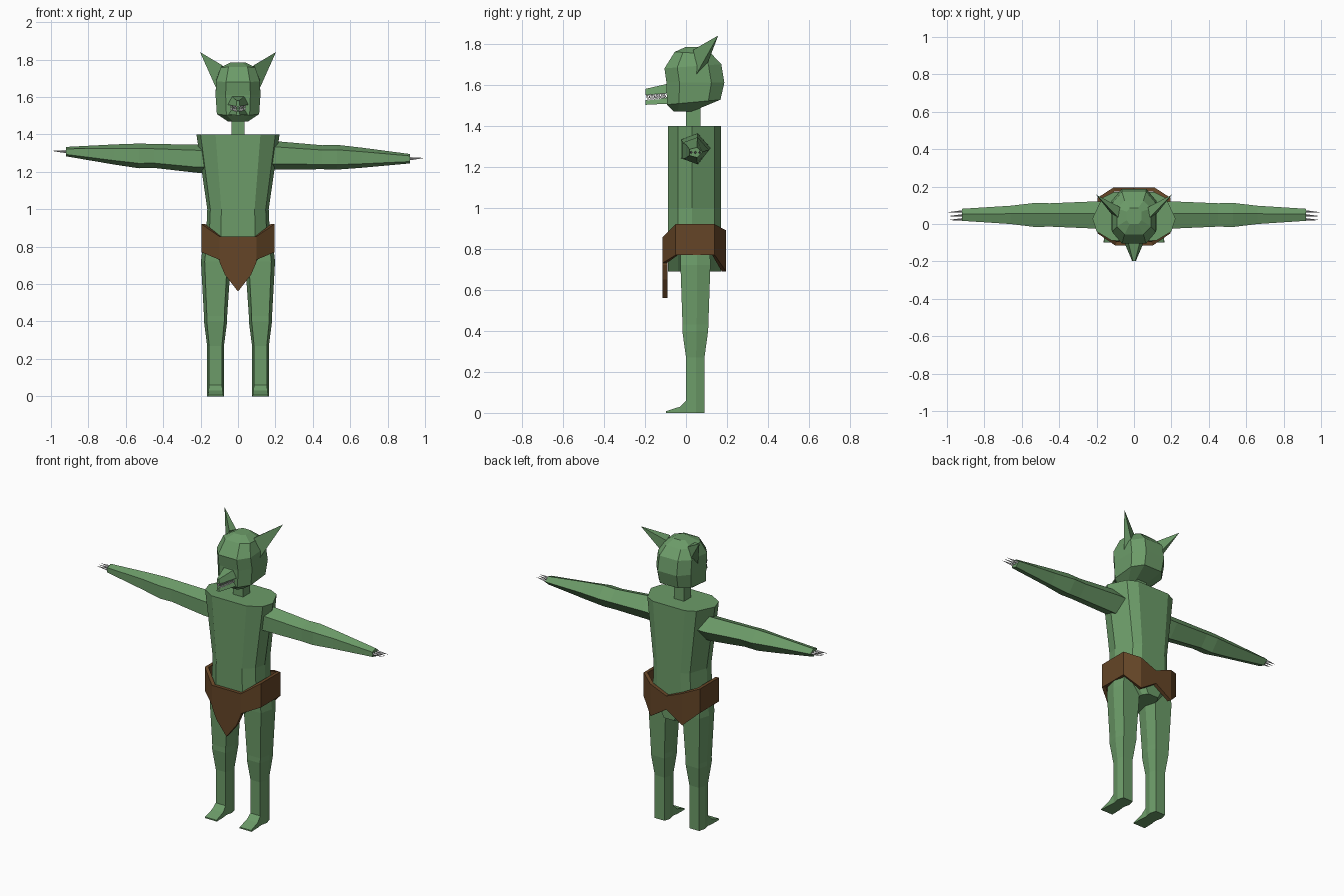
import bpy, bmesh, math
from mathutils import Vector

if "Cube" in bpy.data.objects:
    bpy.data.objects.remove(bpy.data.objects["Cube"])


def material(name, rgb):
    m = bpy.data.materials.new(name)
    m.diffuse_color = (*rgb, 1)
    m.use_nodes = True
    m.node_tree.nodes["Principled BSDF"].inputs["Base Color"].default_value = m.diffuse_color
    return m


SKIN = material("green_skin", (0.15, 0.33, 0.14))
LEATHER = material("brown_leather", (0.13, 0.06, 0.02))
BONE = material("white_teeth", (0.9, 0.9, 0.88))


def loft(name, rings, mat=None, caps=True, close=True):
    """Skin a list of equal-length point rings into one flat-shaded object."""
    bm = bmesh.new()
    vs = [[bm.verts.new(p) for p in r] for r in rings]
    n = len(rings[0])
    for a, b in zip(vs, vs[1:]):
        for i in range(n if close else n - 1):
            j = (i + 1) % n
            bm.faces.new((a[i], a[j], b[j], b[i]))
    if caps:
        bm.faces.new(vs[0][::-1])
        bm.faces.new(vs[-1])
    bmesh.ops.recalc_face_normals(bm, faces=bm.faces)
    me = bpy.data.meshes.new(name)
    bm.to_mesh(me)
    bm.free()
    ob = bpy.data.objects.new(name, me)
    bpy.context.collection.objects.link(ob)
    if mat:
        me.materials.append(mat)
    return ob


def spike(name, base, tip, mat=None):
    """Pointed shape from a base polygon to a tip."""
    bm = bmesh.new()
    vs = [bm.verts.new(p) for p in base]
    t = bm.verts.new(tip)
    bm.faces.new(vs)
    for i in range(len(vs)):
        bm.faces.new((vs[i], vs[(i + 1) % len(vs)], t))
    bmesh.ops.recalc_face_normals(bm, faces=bm.faces)
    me = bpy.data.meshes.new(name)
    bm.to_mesh(me)
    bm.free()
    ob = bpy.data.objects.new(name, me)
    bpy.context.collection.objects.link(ob)
    if mat:
        me.materials.append(mat)
    return ob


def octagon(hx, y0, y1, z, tilt=0, cut=0.45):
    """Eight-sided ring with bevelled corners; tilt raises the back."""
    cy, hy = (y0 + y1) / 2, (y1 - y0) / 2
    k = 1 - cut
    pts = [(1, -k), (1, k), (k, 1), (-k, 1), (-1, k), (-1, -k), (-k, -1), (k, -1)]
    return [(hx * a, cy + hy * b, z + tilt * b) for a, b in pts]


# torso: ten-sided column, narrow at waist and crotch
half = [(.12, -.088), (.2, -.04), (.222, .03), (.17, .14), (.11, .17)]
plan = half + [(-x, y) for x, y in reversed(half)]
loft("torso", [[(x * s, y, z) for x, y in plan]
               for z, s in ((.69, .32), (.79, .78), (1.0, .74), (1.40, 1))], SKIN)

# neck and head
loft("neck", [[(x, y, z) for x, y in ((-.035, 0), (.035, 0), (.035, .07), (-.035, .07))]
              for z in (1.38, 1.52)], SKIN)
loft("head", [octagon(.055, -.06, .03, 1.47),
              octagon(.113, -.093, .168, 1.515, .012),
              octagon(.12, -.095, .187, 1.61),
              octagon(.117, -.105, .172, 1.69, .01),
              octagon(.092, -.055, .125, 1.755, -.005),
              octagon(.04, 0, .085, 1.785)], SKIN)

# jaws, tapering to a blunt tip
def jaw(name, back, front):
    loft(name, [[(-w, y, lo), (w, y, lo), (w * .6, y, hi), (-w * .6, y, hi)]
                for y, w, lo, hi in (back, front)], SKIN)


jaw("upper_jaw", (-.08, .06, 1.56, 1.607), (-.197, .01, 1.55, 1.58))
jaw("lower_jaw", (-.08, .055, 1.508, 1.542), (-.198, .01, 1.502, 1.525))

# teeth along both jaws
for s in (-1, 1):
    for i in range(8):
        y = -.19 + i * .012
        x = s * (.009 + i * .0042)
        f = i / 8
        for nm, z, d in (("upper_tooth", 1.552 + .008 * f, -.022),
                         ("lower_tooth", 1.523 + .012 * f, .018)):
            o = .006 if d > 0 else 0
            spike(nm, [(x - .004, y - .006 + o, z), (x + .004, y - .006 + o, z),
                       (x + .004, y + .006 + o, z), (x - .004, y + .006 + o, z)],
                  (x, y + o, z + d), BONE)

# ears
for s, side in ((-1, "left"), (1, "right")):
    spike(side + "_ear", [(s * .085, .035, 1.77), (s * .118, .05, 1.65),
                          (s * .10, .10, 1.69), (s * .075, .09, 1.76)],
          (s * .203, .157, 1.84), SKIN)

# arms: five-sided, with three claws each
penta = [(.1, 1), (.95, .05), (.1, -1), (-1, -.6), (-1, .6)]
for s, side, slope in ((-1, "left", (1.27, 1.285, 1.308)), (1, "right", (1.287, 1.278, 1.27))):
    z0, z1, z2 = slope
    zm = z1 + (z2 - z1) * .33
    stations = ((.12, z0, .075, .076), (.22, z0, .074, .075), (.45, z1, .064, .064),
                (.53, z1, .066, .066), (.66, zm, .05, .054), (.92, z2, .033, .025))
    loft(side + "_arm", [[(s * x, .05 + ry * a, z + rz * b) for a, b in penta]
                         for x, z, ry, rz in stations], SKIN)
    for y in (.025, .046, .067):
        spike(side + "_claw", [(s * .915, y + a * .007, z2 + b * .009)
                               for a, b in ((-1, 0), (0, -1), (1, 0), (0, 1))],
              (s * .998, y - .004, z2 + .004))

# legs: six-sided, with wedge feet
hexa = [(-.75, -1), (.75, -1), (1, .1), (.75, 1), (-.75, 1), (-1, .1)]
for s, side in ((-1, "left"), (1, "right")):
    stations = ((0, .12, .045, .045, .045), (.27, .12, .045, .045, .045),
                (.40, .12, .062, .045, .063), (.43, .12, .062, .046, .063),
                (.72, .118, .08, .046, .073), (.84, .11, .075, .046, .07))
    loft(side + "_leg", [[(s * (cx + rx * a), cy + ry * b, z) for a, b in hexa]
                         for z, cx, rx, cy, ry in stations], SKIN)
    loft(side + "_foot", [[(s * .12 - w, y, 0), (s * .12 + w, y, 0),
                           (s * .12 + w * .95, y, h), (s * .12 - w * .95, y, h)]
                          for y, w, h in ((.03, .036, .07), (0, .036, .06),
                                          (-.03, .04, .03), (-.098, .042, .008))], SKIN)

# loincloth belt: eight-sided band of varying height
right = [(.1, -.115, .73, .855), (.195, -.05, .77, .92),
         (.195, .14, .77, .92), (.11, .195, .69, .89)]
left = [(-x, y, lo, hi) for x, y, lo, hi in reversed(right)]
mid = [(0, .195, .76, .845)]
band = right + mid + left
belt = loft("belt", [[(x, y, lo) for x, y, lo, hi in band],
                     [(x, y, hi) for x, y, lo, hi in band]], LEATHER, caps=False)
thick = belt.modifiers.new("thickness", 'SOLIDIFY')
thick.thickness = .022
thick.offset = -1

# hanging front flap
flap = [(-.1, .76), (-.1, .72), (-.07, .65), (0, .56), (.07, .65), (.1, .72), (.1, .76)]
loft("front_flap", [[(x, y, z) for x, z in flap] for y in (-.115, -.091)], LEATHER)
